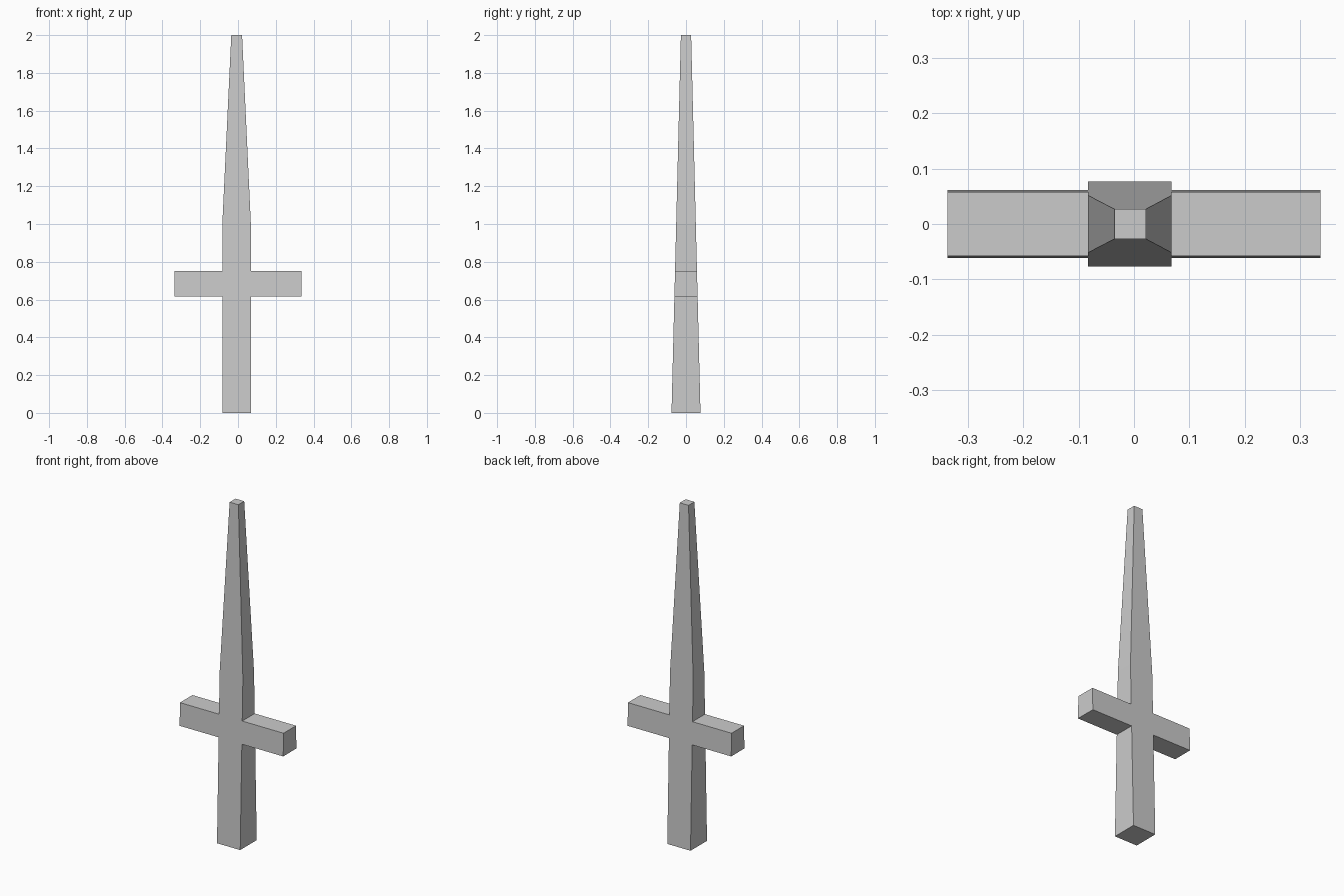
import bpy, bmesh

if "Cube" in bpy.data.objects:
    bpy.data.objects.remove(bpy.data.objects["Cube"])

# Cross-shaped outline seen from the front (x, z); the shaft sits slightly off centre
outline = [
    (-0.083, 0), (0.068, 0),
    (0.068, 0.617), (0.337, 0.617), (0.337, 0.752), (0.068, 0.752),
    (0.068, 1.0), (0.0215, 2.0), (-0.0355, 2.0), (-0.083, 1.0),
    (-0.083, 0.752), (-0.337, 0.752), (-0.337, 0.617), (-0.083, 0.617),
]


def half_depth(z):
    """Front and back lean evenly towards the tip."""
    return 0.0767 - 0.0248 * z


# Tapered shaft and crossbar in one solid
bm = bmesh.new()
front = [bm.verts.new((x, -half_depth(z), z)) for x, z in outline]
back = [bm.verts.new((x, half_depth(z), z)) for x, z in outline]
bm.faces.new(front)
bm.faces.new(back[::-1])
n = len(outline)
for i in range(n):
    j = (i + 1) % n
    bm.faces.new((front[j], front[i], back[i], back[j]))
bmesh.ops.recalc_face_normals(bm, faces=bm.faces)

mesh = bpy.data.meshes.new("tapered_cross")
bm.to_mesh(mesh)
bm.free()
bpy.context.collection.objects.link(bpy.data.objects.new("tapered_cross", mesh))
